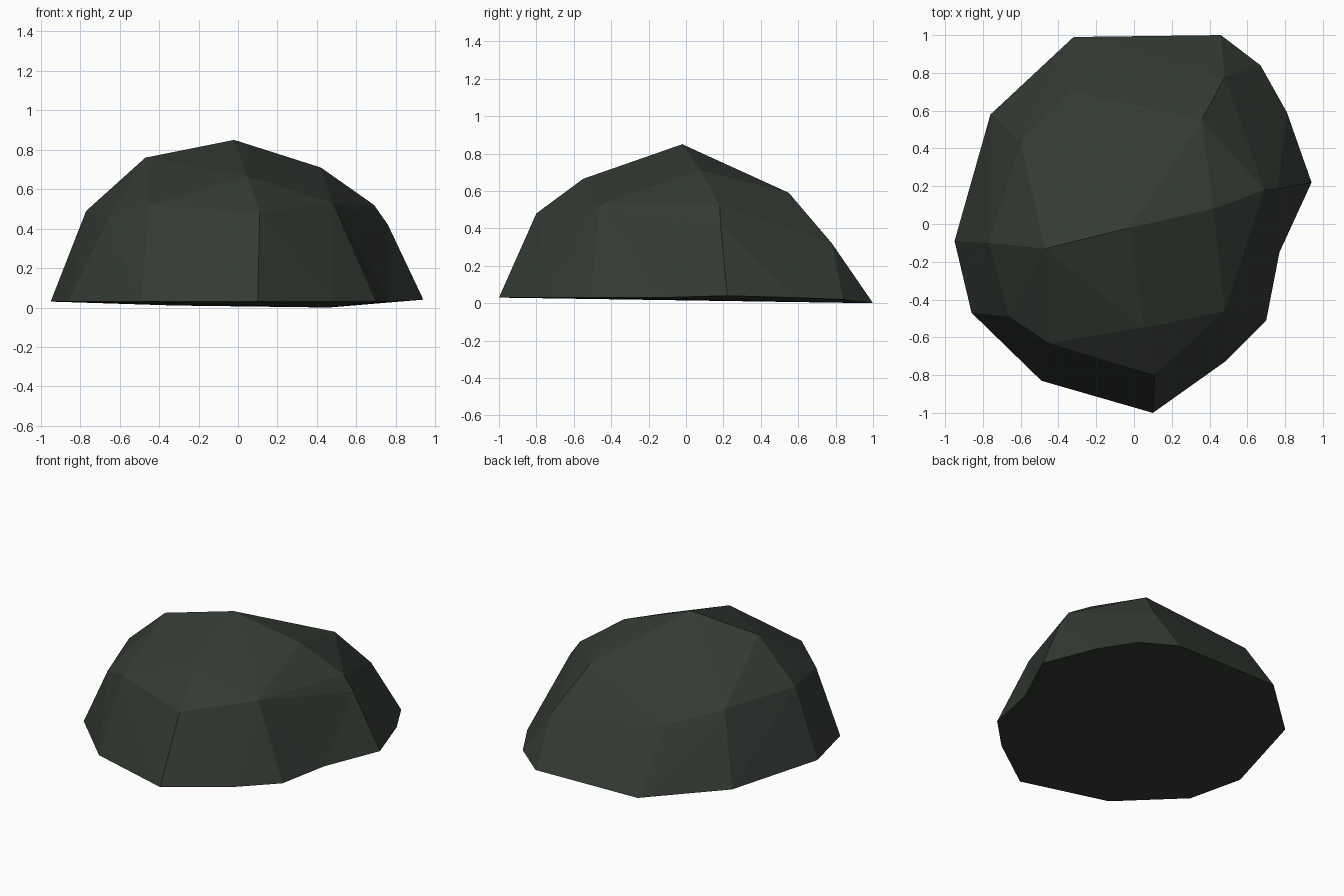
import bpy, bmesh

if "Cube" in bpy.data.objects:
    bpy.data.objects.remove(bpy.data.objects["Cube"])

# Faceted boulder: three rough tiers of corners wrapped in a convex skin
foot = [(-.32, .99, .01), (.46, 1, 0), (.67, .84, .02), (.81, .59, .03), (.94, .22, .04),
        (.84, -.15, .03), (.70, -.51, .03), (.48, -.73, .03), (.10, -1, .03),
        (-.49, -.83, .03), (-.86, -.47, .03), (-.95, -.09, .03), (-.76, .58, .03)]
shoulder = [(-.33, .70, .41), (.48, .78, .32), (.36, .55, .59), (.69, .18, .52), (.76, .185, .42),
            (.48, -.46, .53), (.11, -.80, .48), (-.45, -.63, .52), (-.66, -.49, .445),
            (-.77, -.10, .49), (-.60, .43, .49)]
crown = [(-.02, -.02, .85), (-.47, -.13, .76), (.42, .08, .71), (.05, -.55, .665)]

bm = bmesh.new()
verts = [bm.verts.new(p) for p in foot + shoulder + crown]
bmesh.ops.convex_hull(bm, input=verts)

# Dent in the right side at the foot
verts[5].co.x = .77
bmesh.ops.delete(bm, geom=[v for v in bm.verts if not v.link_faces], context='VERTS')
bmesh.ops.recalc_face_normals(bm, faces=bm.faces[:])

mesh = bpy.data.meshes.new("boulder")
bm.to_mesh(mesh)
bm.free()

# Dark mossy stone
stone = bpy.data.materials.new("dark green stone")
stone.diffuse_color = (.033, .042, .033, 1)
stone.use_nodes = True
stone.node_tree.nodes["Principled BSDF"].inputs["Base Color"].default_value = stone.diffuse_color
mesh.materials.append(stone)
bpy.context.collection.objects.link(bpy.data.objects.new("boulder", mesh))
